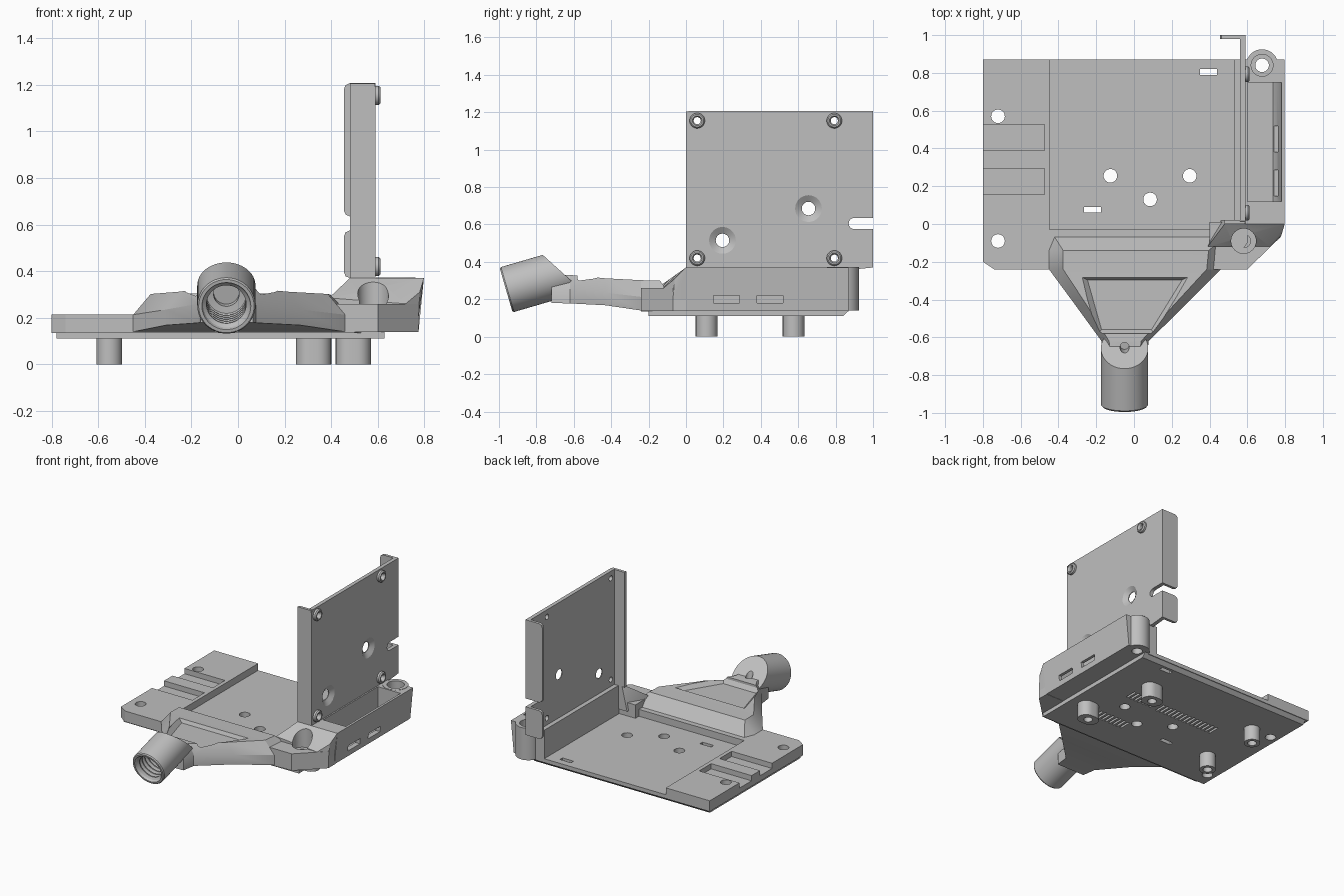
import bpy, bmesh, math
from mathutils import Vector, Matrix

cube = bpy.data.objects.get("Cube")
if cube:
    bpy.data.objects.remove(cube, do_unlink=True)

grey = bpy.data.materials.new("plain grey")
grey.use_nodes = True
colour = (0.52, 0.52, 0.52, 1)
grey.diffuse_color = colour
grey.node_tree.nodes["Principled BSDF"].inputs["Base Color"].default_value = colour
parts, helpers = [], []


def finish(name, bm, group=parts):
    bmesh.ops.recalc_face_normals(bm, faces=bm.faces)
    mesh = bpy.data.meshes.new(name)
    bm.to_mesh(mesh)
    bm.free()
    mesh.materials.append(grey)
    ob = bpy.data.objects.new(name, mesh)
    bpy.context.collection.objects.link(ob)
    group.append(ob)
    ob.hide_render = group is helpers
    return ob


def hull(name, points, group=parts):
    bm = bmesh.new()
    for p in points:
        bm.verts.new(p)
    bmesh.ops.convex_hull(bm, input=bm.verts)
    bmesh.ops.dissolve_limit(bm, angle_limit=0.01, verts=bm.verts, edges=bm.edges)
    return finish(name, bm, group)


def box(name, x, y, z, group=parts):
    return hull(name, [(a, b, c) for a in x for b in y for c in z], group)


def slab(name, outline, z, group=parts):
    return hull(name, [(x, y, h) for x, y in outline for h in z], group)


def lathe(name, profile, origin, axis, group=parts, steps=40, keep=None):
    """Spin (radius, distance) points round an axis."""
    bm = bmesh.new()
    turn = Vector((0, 0, 1)).rotation_difference(Vector(axis)).to_matrix()
    rings = []
    for r, d in profile:
        n = steps if r else 1
        rings.append([bm.verts.new(Vector(origin) + turn @ Vector((
            r * math.cos(math.tau * i / n), r * math.sin(math.tau * i / n), d)))
            for i in range(n)])
    for a, b in zip(rings, rings[1:]):
        for i in range(steps):
            j = (i + 1) % steps
            quad = [a[i % len(a)], a[j % len(a)], b[j % len(b)], b[i % len(b)]]
            bm.faces.new(list(dict.fromkeys(quad)))
    if keep:
        bmesh.ops.bisect_plane(bm, geom=bm.verts[:] + bm.edges[:] + bm.faces[:],
                               plane_co=keep[0], plane_no=keep[1], clear_outer=True)
        bmesh.ops.holes_fill(bm, edges=[e for e in bm.edges if e.is_boundary])
    return finish(name, bm, group)


def rod(name, origin, axis, r, length, group=parts):
    return lathe(name, [(0, 0), (r, 0), (r, length), (0, length)], origin, axis, group, 32)


def cut(ob, cutters):
    for c in cutters:
        m = ob.modifiers.new("cut", 'BOOLEAN')
        m.operation, m.solver, m.object = 'DIFFERENCE', 'EXACT', c
    bpy.context.view_layer.update()
    graph = bpy.context.evaluated_depsgraph_get()
    mesh = bpy.data.meshes.new_from_object(ob.evaluated_get(graph))
    ob.modifiers.clear()
    ob.data = mesh


UP, OUT = (0, 0, 1), (1, 0, 0)

# Base plate with lower floor, strap channels and holes
plate = slab("base_plate", [(-.8, -.2), (-.74, -.24), (.5, -.24), (.6, -.1),
                            (.6, .87), (-.8, .87)], (.135, .213))
under = hull("underside_plate", [(x, y, z) for x in (-.78, .63)
                                 for y, z in ((-.2, .11), (-.2, .14), (.84, .11), (.87, .14))])
holes = [rod("hole_cutter", (x, y, 0), UP, .036, .5, helpers) for x, y in
         ((-.72, .57), (-.72, -.09), (-.125, .255), (.295, .255), (.085, .13))]
holes += [box("slit_cutter", (x, x + .09), (y, y + .03), (0, .5), helpers)
          for x, y in ((.35, .79), (-.265, .06))]
channels = [box("channel_cutter", (-.9, -.475), (y, y + .138), (.175, .4), helpers)
            for y in (.155, .39)]
floor = box("floor_cutter", (-.447, .7), (-.03, 1), (.163, .4), helpers)
cut(plate, [floor] + channels + holes)

# Vent grooves on the underside
grooves = []
for start, count, y in ((-.37, 15, .35), (.16, 7, .36), (.13, 8, .02)):
    for i in range(count):
        x = start + i * .033
        grooves.append(box("groove_cutter", (x, x + .016), (y, y + .09), (.05, .125), helpers))
cut(under, holes + grooves)

# Feet
for y in (.11, .575):
    lathe("round_foot", [(.03, .12), (.03, 0), (.055, 0), (.055, .12), (.03, .12)],
          (-.553, y, 0), UP)
for name, cx, cy in (("inner_foot", .325, .575), ("outer_foot", .495, .11)):
    foot = slab(name, [(cx + s * .018 + .058 * math.cos(a), cy + .058 * math.sin(a))
                       for s in (-1, 1) for a in [math.tau * i / 24 for i in range(24)]],
                (0, .12))
    cut(foot, [rod("foot_cutter", (cx, cy, -.05), UP, .03, .15, helpers)])

# Side tray with recess and two slots in its outer wall
tray = hull("side_tray", [(x, y, z) for y0, y1 in ((0, .87),) for y in (y0, y1)
                          for x, z in ((.53, .14), (.53, .37), (.775, .14),
                                       (.775, .33), (.798, .37))])
recess = hull("recess_cutter", [(x, y, z) for y in (.12, .75)
                                for x, z in ((.6, .17), (.735, .17), (.76, .21),
                                             (.6, .4), (.785, .4))], helpers)
tray_slots = [box("tray_slot_cutter", (.72, .9), (y, y + .138), (.18, .22), helpers)
              for y in (.148, .38)]
rear_bore = rod("rear_bore_cutter", (.678, .84, 0), UP, .036, .6, helpers)
rear_sink = rod("rear_sink_cutter", (.678, .84, .3), UP, .058, .2, helpers)
cut(tray, [recess, rear_bore, rear_sink] + tray_slots)
post = rod("rear_screw_post", (.678, .84, .14), UP, .085, .232)
cut(post, [rear_bore, rear_sink])

# Front corner tab with a sloped top and screw pocket
pocket = rod("pocket_cutter", (.58, -.09, .215), UP, .066, .3, helpers)
bore = rod("bore_cutter", (.58, -.09, 0), UP, .036, .5, helpers)
tab = slab("corner_tab", [(.4, -.24), (.6, -.24), (.775, -.07), (.775, .01), (.4, .01)],
           (.138, .26))
slope = hull("corner_slope", [(.4, -.12, .2), (.39, -.12, .285), (.72, -.12, .2),
                              (.72, -.12, .26), (.775, -.07, .2), (.78, -.06, .31),
                              (.48, 0, .37), (.798, 0, .37), (.46, .02, .2),
                              (.775, .02, .2), (.5, .02, .37), (.798, .02, .37)])
for ob in (tab, slope):
    cut(ob, [pocket, bore])

# Upright panel with lips, notch and countersunk holes
notch = [box("notch_cutter", (.4, .7), (.9, 1.1), (.575, .635), helpers),
         rod("notch_end_cutter", (.4, .9, .605), OUT, .03, .3, helpers)]
gap = box("gap_cutter", (.4, .57), (.9, 1.1), (.57, .64), helpers)
panel = hull("upright_panel", [(x, y, z) for x in (.562, .59) for y, z in
                               ((0, .36), (0, 1.19), (.015, 1.207), (1, 1.207), (1, .37), (.9, .36))])
sinks = [lathe("countersink_cutter", [(0, -.2), (.036, -.2), (.036, -.022), (.073, .001),
                                      (.073, .1), (0, .1)], (.59, y, z), OUT, helpers)
         for y, z in ((.195, .515), (.655, .685))]
bosses = [(y, z) for y in (.06, .793) for z in (.42, 1.155)]
boss_holes = [rod("boss_cutter", (.5, y, z), OUT, .019, .2, helpers) for y, z in bosses]
cut(panel, notch + sinks + boss_holes)
for y, z in bosses:
    lathe("screw_boss", [(.019, -.01), (.041, -.01), (.041, .014), (.034, .022),
                         (.026, .022), (.019, .01), (.019, -.01)], (.59, y, z), OUT)
box("front_lip", (.48, .588), (0, .02), (.37, 1.205))
for low, high in ((.37, .575), (.635, 1.207)):
    hull("rear_lip", [(x, y, z) for y in (.98, 1) for x, z in
                      ((.59, low), (.48, low), (.462, low + .008), (.455, low + .025),
                       (.455, high - .025), (.462, high - .008), (.48, high), (.59, high))])

# Tapered arm lofted along y: y, left, right, top inset, bottom, shoulder, top
stations = [(-.03, -.45, .53, .005, .14, .16, .165),
            (-.14, -.45, .47, .075, .14, .213, .3),
            (-.24, -.45, .46, .075, .14, .213, .302),
            (-.43, -.31, .27, .06, .168, .235, .312),
            (-.62, -.172, .078, .04, .178, .26, .33),
            (-.72, -.16, .065, .04, .18, .26, .33)]
bm = bmesh.new()
rings = []
for y, l, r, inset, low, mid, top in stations:
    rings.append([bm.verts.new((x, y, z)) for x, z in
                  ((l, low), (l, mid), (l + inset, top), (r - inset, top), (r, mid), (r, low))])
for a, b in zip(rings, rings[1:]):
    for i in range(6):
        bm.faces.new((a[i], a[i - 1], b[i - 1], b[i]))
bm.faces.new(rings[0])
bm.faces.new(rings[-1])
arm = finish("tapered_arm", bm)
wide = [(-.28, -.28), (.29, -.28), (.105, -.58), (-.195, -.58)]
centre = Vector((.0, -.41))
inner = [centre + (Vector(p) - centre) * .88 for p in wide]
tri = hull("arm_recess_cutter", [(x, y, .36) for x, y in wide]
           + [(x, y, .31) for x, y in wide] + [(x, y, .28) for x, y in inner], helpers)
drain = rod("drain_cutter", (-.05, -.64, .27), (0, -.2, 1), .024, .2, helpers)
cut(arm, [tri, drain])

# Threaded socket, trimmed at a slant where it meets the arm
thread = [(.105, 0)]
for i in range(5):
    d = .015 + i * .03
    thread += [(.1, d), (.085, d + .012), (.085, d + .018), (.1, d + .03)]
thread += [(.085, .18), (.055, .185), (.055, .22), (0, .22)]
outer = [(0, .5), (.125, .5), (.125, .008), (.119, 0)]
socket = lathe("threaded_socket", outer + thread, (-.05, -.962, .25), (0, .96, .28),
               steps=48, keep=((-.05, -.76, .432), (0, .67, .74)))
cut(socket, [drain])

# Remove the cutters and smooth the round surfaces
for ob in helpers:
    bpy.data.objects.remove(ob, do_unlink=True)
bpy.ops.object.select_all(action='DESELECT')
for ob in parts:
    ob.select_set(True)
bpy.context.view_layer.objects.active = parts[0]
bpy.ops.object.shade_smooth_by_angle(angle=math.radians(30))
